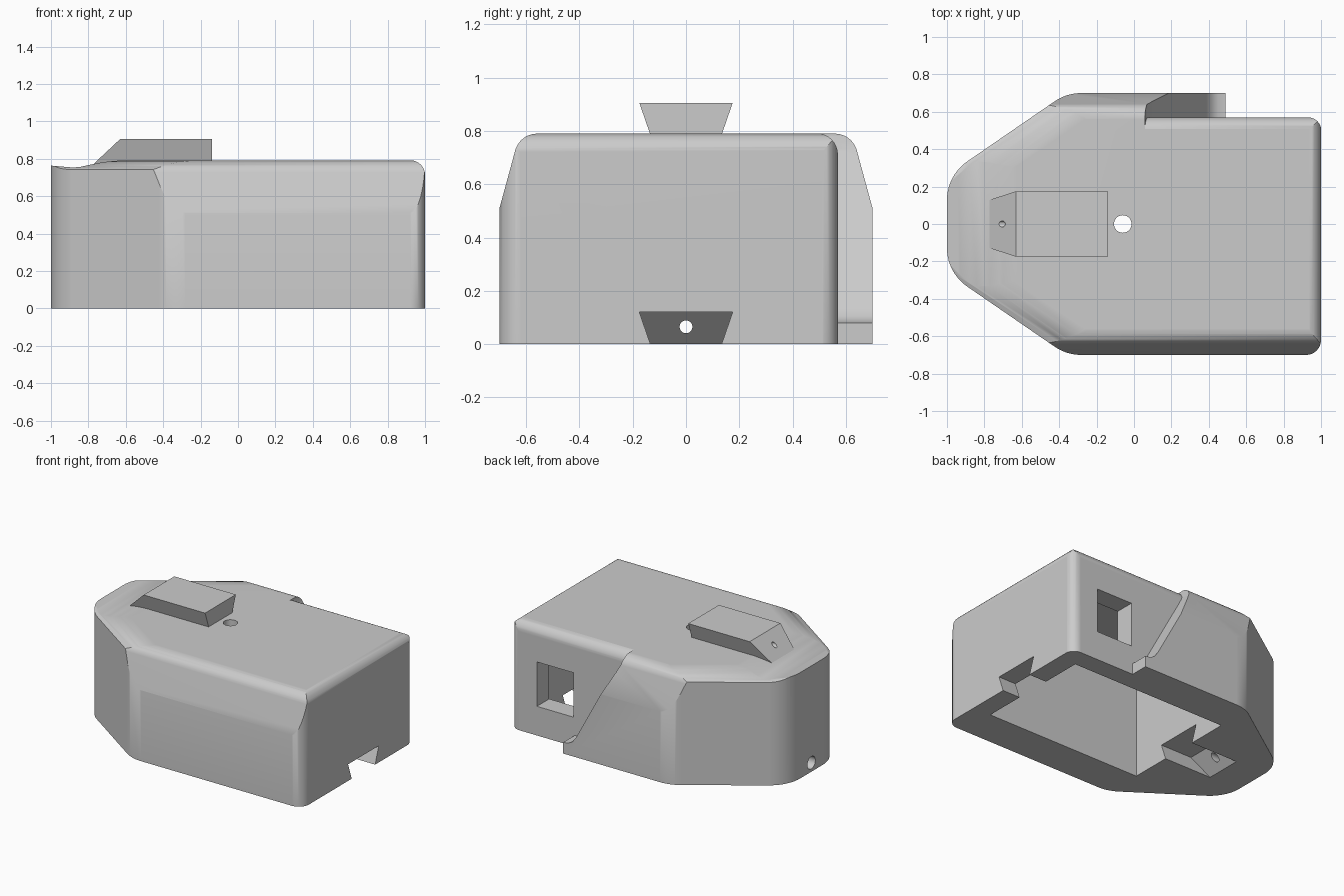
import bpy, bmesh, math
from mathutils import Vector

cube = bpy.data.objects.get("Cube")
if cube:
    bpy.data.objects.remove(cube, do_unlink=True)

grey = bpy.data.materials.new("plain_grey")
grey.use_nodes = True
grey.diffuse_color = (0.6, 0.6, 0.6, 1)
grey.node_tree.nodes["Principled BSDF"].inputs["Base Color"].default_value = (0.6, 0.6, 0.6, 1)


def rounded(points, steps=10):
    """Polygon whose (x, y, radius) corners are filleted."""
    out = []
    for i, pt in enumerate(points):
        p = Vector(pt[:2])
        if len(pt) == 2:
            out.append(p)
            continue
        u = (Vector(points[i - 1][:2]) - p).normalized()
        v = (Vector(points[(i + 1) % len(points)][:2]) - p).normalized()
        half, r = u.angle(v) / 2, pt[2]
        centre = p + (u + v).normalized() * r / math.sin(half)
        a = p + u * r / math.tan(half) - centre
        b = p + v * r / math.tan(half) - centre
        out += [centre + a.lerp(b, k / steps).normalized() * r for k in range(steps + 1)]
    return out


def circle(a, b, r, n=32):
    return [(a + r * math.cos(math.tau * k / n), b + r * math.sin(math.tau * k / n)) for k in range(n)]


def prism(name, pts, axis, lo, hi, turn=0):
    """Extrude a flat outline along an axis."""
    place = {"x": lambda a, b, t: (t, a, b),
             "y": lambda a, b, t: (a, t, b),
             "z": lambda a, b, t: (a, b, t)}[axis]
    bm = bmesh.new()
    rings = [[bm.verts.new(place(p[0], p[1], t)) for p in pts] for t in (lo, hi)]
    bm.faces.new(rings[0])
    bm.faces.new(rings[1])
    n = len(pts)
    for i in range(n):
        j = (i + 1) % n
        bm.faces.new((rings[0][i], rings[0][j], rings[1][j], rings[1][i]))
    bmesh.ops.recalc_face_normals(bm, faces=bm.faces)
    if turn:
        c, s = math.cos(turn), math.sin(turn)
        for v in bm.verts:
            v.co.x, v.co.y = c * v.co.x - s * v.co.y, s * v.co.x + c * v.co.y
    me = bpy.data.meshes.new(name)
    bm.to_mesh(me)
    bm.free()
    me.materials.append(grey)
    ob = bpy.data.objects.new(name, me)
    bpy.context.collection.objects.link(ob)
    return ob


def select(ob):
    bpy.ops.object.select_all(action="DESELECT")
    ob.select_set(True)
    bpy.context.view_layer.objects.active = ob


def combine(ob, tool, operation="DIFFERENCE"):
    select(ob)
    mod = ob.modifiers.new("combine", "BOOLEAN")
    mod.operation, mod.solver, mod.object = operation, "EXACT", tool
    bpy.ops.object.modifier_apply(modifier=mod.name)
    bpy.data.objects.remove(tool, do_unlink=True)


def dovetail(name, dz, end):
    """Flared rail with a slanted nose."""
    rail = prism(name, [(-0.104, 0.7 + dz), (0.104, 0.7 + dz), (0.175, 0.905 + dz), (-0.175, 0.905 + dz)],
                 "x", -0.95, end)
    nose = [(-0.86, 0.69), (-0.58, 0.952), (2, 0.952), (2, 0.69)]
    combine(rail, prism("nose", [(x, z + dz) for x, z in nose], "y", -1, 1), "INTERSECT")
    return rail


# Housing: plan outline trimmed by its cross-sections
body = prism("housing", rounded([
    (-1, -0.26, 0.25), (-0.36, -0.7, 0.25), (1, -0.7, 0.08),
    (1, 0.7, 0.08), (-0.36, 0.7, 0.25), (-1, 0.26, 0.25)]), "z", 0, 2)
combine(body, prism("side_section", rounded([
    (-0.73, -1), (0.73, -1), (0.73, 0.4), (0.624, 0.79, 0.085),
    (-0.624, 0.79, 0.085), (-0.73, 0.4)]), "x", -2, 2), "INTERSECT")
combine(body, prism("roof_profile", rounded([
    (-1.1, -1), (1.0005, -1), (1.0005, 0.792, 0.08), (-0.58, 0.792), (-0.65, 0.789), (-0.72, 0.782),
    (-0.8, 0.766), (-0.84, 0.757), (-0.88, 0.753), (-0.94, 0.758), (-1.1, 0.772)]),
    "y", -2, 2), "INTERSECT")

# Falling roof along the two angled cheeks
slant = math.atan2(0.825, -0.566)
for side in (1, -1):
    combine(body, prism("cheek_profile", [
        (-3, -1), (1, -1), (1, 0.64), (0.781, 0.742), (0.75, 0.757), (0.71, 0.772),
        (0.66, 0.784), (0.6, 0.791), (-3, 0.791)], "y", -3, 3, side * slant), "INTERSECT")

# Recessed rear side with a sweeping shoulder
recess = prism("recess", [
    (0.49, -1), (0.49, 0.08), (0.45, 0.085), (0.415, 0.105), (0.385, 0.145), (0.19, 0.505),
    (0.1, 0.67), (0.07, 0.73), (0.06, 0.78), (0.06, 2), (2, 2), (2, -1)], "y", 0.3, 1.5)
core = prism("core", rounded([(-2, -1), (0.57, -1), (0.57, 0.792, 0.08), (0.49, 0.792), (0.49, 3), (-2, 3)]),
             "x", -2, 3)
combine(core, prism("core_plan", rounded([(-1.5, -1.5), (1.001, -1.5), (1.001, 0.57, 0.07), (-1.5, 0.57)]),
                    "z", -2, 4), "INTERSECT")
combine(recess, core)
combine(body, recess)

# Hollow interior, side window, rail slot and holes
combine(body, prism("cavity", [(-0.38, -0.43), (0.86, -0.43), (0.86, 0.43), (-0.38, 0.43)], "z", -0.5, 0.68))
combine(body, prism("window", [(0.5, 0.21), (0.79, 0.21), (0.79, 0.53), (0.5, 0.53)], "y", 0.3, 1))
combine(body, dovetail("rail_slot", -0.785, 1.5))
combine(body, prism("roof_hole", circle(-0.06, 0, 0.047), "z", 0.5, 1))
combine(body, prism("screw_hole", circle(0, 0.065, 0.024), "x", -1.5, -0.5))
combine(body, prism("screw_head_hole", circle(0, 0.065, 0.045), "x", -1.5, -0.9))

# Mounting rail on the roof
rail = dovetail("mounting_rail", 0, -0.14)
combine(rail, prism("pilot_hole", circle(0, 0.835, 0.016, 16), "x", -1.5, -0.6))

# Smooth curves, crisp edges
for ob in (body, rail):
    select(ob)
    bpy.ops.object.shade_smooth_by_angle(angle=math.radians(28))
    mod = ob.modifiers.new("even_shading", "WEIGHTED_NORMAL")
    mod.keep_sharp = True
